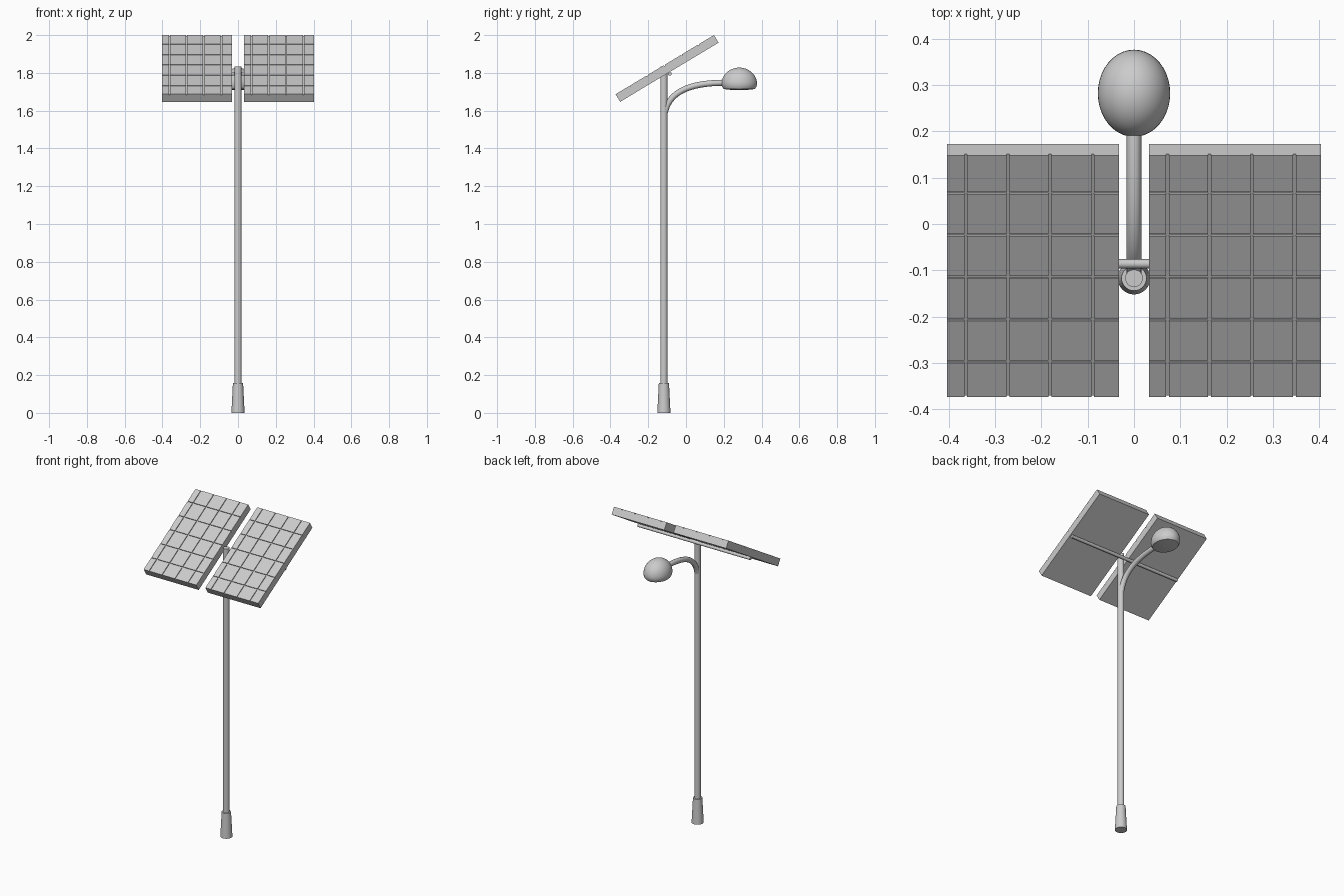
import bpy
import bmesh
import math
from mathutils import Matrix, Vector

cube = bpy.data.objects.get("Cube")
if cube:
    bpy.data.objects.remove(cube, do_unlink=True)

grey = bpy.data.materials.new("light grey metal")
grey.use_nodes = True
grey.diffuse_color = (0.6, 0.6, 0.6, 1)
grey.node_tree.nodes["Principled BSDF"].inputs["Base Color"].default_value = (0.6, 0.6, 0.6, 1)

POLE_Y = -0.117
TILT = math.radians(31)


def finish(name, bm, smooth=True):
    """Turn a bmesh into a named, coloured object."""
    bmesh.ops.recalc_face_normals(bm, faces=bm.faces)
    mesh = bpy.data.meshes.new(name)
    bm.to_mesh(mesh)
    bm.free()
    mesh.materials.append(grey)
    obj = bpy.data.objects.new(name, mesh)
    bpy.context.collection.objects.link(obj)
    if smooth:
        bpy.ops.object.select_all(action="DESELECT")
        obj.select_set(True)
        bpy.context.view_layer.objects.active = obj
        bpy.ops.object.shade_smooth_by_angle(angle=math.radians(35))
    return obj


def lathe(name, profile, centre, scale=(1, 1), sides=32):
    """Spin (radius, z) points round a vertical axis, optionally as an ellipse."""
    bm = bmesh.new()
    verts = [bm.verts.new((r, 0, z)) for r, z in profile]
    edges = [bm.edges.new(pair) for pair in zip(verts, verts[1:])]
    bmesh.ops.spin(bm, geom=verts + edges, axis=(0, 0, 1), cent=(0, 0, 0),
                   angle=math.tau, steps=sides)
    bmesh.ops.remove_doubles(bm, verts=bm.verts, dist=0.0001)
    bmesh.ops.scale(bm, verts=bm.verts, vec=(scale[0], scale[1], 1))
    bmesh.ops.translate(bm, verts=bm.verts, vec=centre)
    return finish(name, bm)


def add_box(bm, low, high):
    low, high = Vector(low), Vector(high)
    size = high - low
    bmesh.ops.create_cube(bm, size=1, matrix=Matrix.Translation((low + high) / 2)
                          @ Matrix.Diagonal((*size, 1)))


# Pole and its tapered foot
lathe("base_sleeve", [(0, 0), (0.035, 0), (0.027, 0.157), (0, 0.157)], (0, POLE_Y, 0))
lathe("pole", [(0, 0.1), (0.019, 0.1), (0.019, 1.835), (0, 1.835)], (0, POLE_Y, 0))

# Solar panels: a tilted slab topped by cells separated by narrow grooves
COLUMNS = [0, 0.04, 0.131, 0.222, 0.314, 0.371]
ROWS = [0, 0.088, 0.194, 0.301, 0.407, 0.513, 0.608]
WIDTH, LENGTH = COLUMNS[-1], ROWS[-1]
THICK, GROOVE, HALF_GAP = 0.047, 0.005, 0.003


def spans(edges):
    """Cell intervals, pulled back from the inner grid lines only."""
    last = len(edges) - 2
    for i, (a, b) in enumerate(zip(edges, edges[1:])):
        yield (a + HALF_GAP * (i > 0), b - HALF_GAP * (i < last))


def solar_panel(name, x):
    bm = bmesh.new()
    add_box(bm, (0, 0, -THICK), (WIDTH, LENGTH, -GROOVE))
    for x0, x1 in spans(COLUMNS):
        for y0, y1 in spans(ROWS):
            add_box(bm, (x0, y0, -GROOVE), (x1, y1, 0))
    bm.transform(Matrix.Translation((x, -0.373, 1.687)) @ Matrix.Rotation(TILT, 4, "X"))
    finish(name, bm, smooth=False)


solar_panel("left_panel", 0.032)
solar_panel("right_panel", -0.403)

# Rod carrying both panels
bm = bmesh.new()
bmesh.ops.create_cone(bm, cap_ends=True, segments=16, radius1=0.01, radius2=0.01, depth=0.79,
                      matrix=Matrix.Translation((0, -0.086, 1.795))
                      @ Matrix.Rotation(math.pi / 2, 4, "Y"))
finish("support_rod", bm)

# Curved lamp arm
curve = bpy.data.curves.new("lamp_arm", "CURVE")
curve.dimensions = "3D"
curve.bevel_depth = 0.016
curve.bevel_resolution = 4
curve.resolution_u = 20
curve.use_fill_caps = True
spline = curve.splines.new("BEZIER")
spline.bezier_points.add(1)
start, end = spline.bezier_points
for point in (start, end):
    point.handle_left_type = point.handle_right_type = "FREE"
start.co = start.handle_left = (0, -0.112, 1.59)
start.handle_right = (0, -0.09, 1.69)
end.co = end.handle_right = (0, 0.21, 1.748)
end.handle_left = (0, 0, 1.748)
curve.materials.append(grey)
bpy.context.collection.objects.link(bpy.data.objects.new("lamp_arm", curve))

# Oval lamp head: dome above a rounded rim and a nearly flat underside
RIM_Z, DOME = 1.742, 0.086
profile = [(0, 1.709), (0.6, 1.711), (0.88, 1.715), (0.97, 1.727)]
for i in range(13):
    a = math.pi / 2 * i / 12
    profile.append((math.cos(a) if i < 12 else 0, RIM_Z + DOME * math.sin(a)))
lathe("lamp_head", profile, (0, 0.282, 0), scale=(0.078, 0.094), sides=40)
